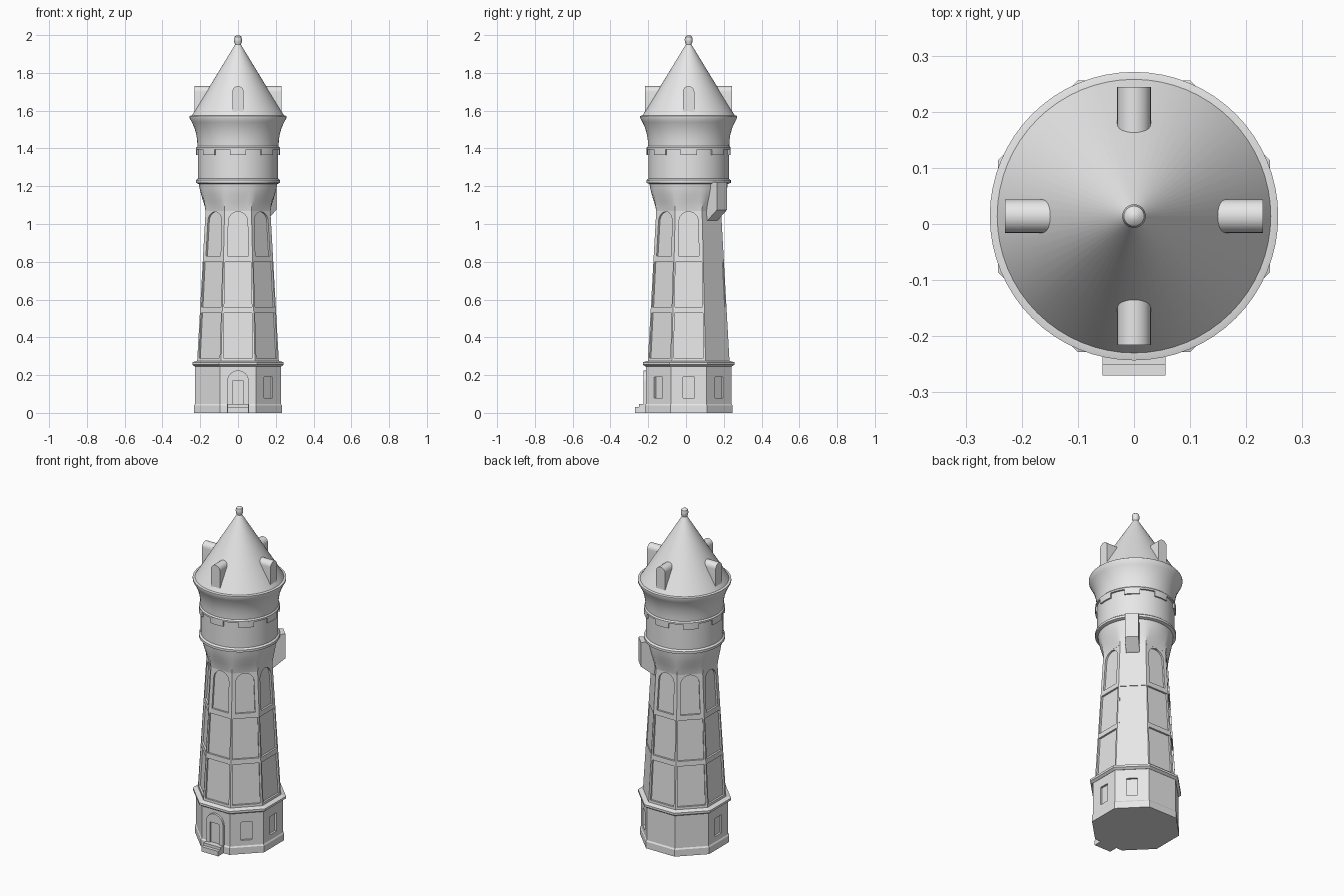
import bpy, bmesh, math
from math import pi, cos, sin, radians

if "Cube" in bpy.data.objects:
    bpy.data.objects.remove(bpy.data.objects["Cube"])

AXIS_Y = 0.014          # tower axis sits slightly behind the centre
OCT = cos(pi / 8)       # apothem to corner radius

stone = bpy.data.materials.new("grey_stone")
stone.diffuse_color = (0.8, 0.8, 0.8, 1)
stone.use_nodes = True
stone.node_tree.nodes["Principled BSDF"].inputs["Base Color"].default_value = stone.diffuse_color


def make(name, bm, smooth=False):
    bmesh.ops.remove_doubles(bm, verts=bm.verts, dist=1e-5)
    bmesh.ops.recalc_face_normals(bm, faces=bm.faces)
    me = bpy.data.meshes.new(name)
    bm.to_mesh(me)
    bm.free()
    me.materials.append(stone)
    ob = bpy.data.objects.new(name, me)
    bpy.context.collection.objects.link(ob)
    if smooth:
        bpy.ops.object.select_all(action='DESELECT')
        ob.select_set(True)
        bpy.context.view_layer.objects.active = ob
        bpy.ops.object.shade_smooth_by_angle(angle=radians(35))
    return ob


def loft(name, rings, n, smooth=False, phase=0.0):
    """Stack of closed rings; each ring is (radius function of angle, z)."""
    bm = bmesh.new()
    loops = []
    for rad, z in rings:
        angs = [phase + 2 * pi * i / n for i in range(n)]
        loops.append([bm.verts.new((rad(a) * cos(a), AXIS_Y + rad(a) * sin(a), z)) for a in angs])
    for lo, hi in zip(loops, loops[1:]):
        for i in range(n):
            j = (i + 1) % n
            bm.faces.new((lo[i], lo[j], hi[j], hi[i]))
    bm.faces.new(loops[0][::-1])
    bm.faces.new(loops[-1])
    return make(name, bm, smooth)


def lathe(name, profile, n=64):
    return loft(name, [(lambda a, r=r: r, z) for r, z in profile], n, True)


def octagon(name, profile):
    return loft(name, [(lambda a, r=r: r / OCT, z) for r, z in profile], 8, False, pi / 8)


def prism(bm, angle, outline, inner, outer):
    """Extrude a (sideways, z) outline radially; inner/outer give distance at z."""
    c, s = cos(angle), sin(angle)
    rows = []
    for dist in (inner, outer):
        rows.append([bm.verts.new((dist(z) * c - t * s, AXIS_Y + dist(z) * s + t * c, z))
                     for t, z in outline])
    a, b = rows
    n = len(outline)
    faces = [bm.faces.new(a[::-1]), bm.faces.new(b)]
    for i in range(n):
        j = (i + 1) % n
        faces.append(bm.faces.new((a[i], a[j], b[j], b[i])))


def rect(w0, w1, z0, z1):
    return [(-w0, z0), (w0, z0), (w1, z1), (-w1, z1)]


def arch(w0, w1, z0, top, n=12):
    spring = top - w1
    return [(-w0, z0), (w0, z0)] + [(w1 * cos(pi * i / n), spring + w1 * sin(pi * i / n))
                                    for i in range(n + 1)]


def carve(ob, bm):
    cutter = make("cutter", bm)
    mod = ob.modifiers.new("carve", 'BOOLEAN')
    mod.operation, mod.solver, mod.object = 'DIFFERENCE', 'EXACT', cutter
    bpy.ops.object.select_all(action='DESELECT')
    bpy.context.view_layer.objects.active = ob
    ob.select_set(True)
    bpy.ops.object.modifier_apply(modifier=mod.name)
    bpy.data.objects.remove(cutter)


const = lambda v: (lambda z: v)
FRONT, RIGHT, BACK_RIGHT, LEFT, FRONT_RIGHT = -pi / 2, 0, pi / 4, pi, -pi / 4

# Octagonal base with plinth, and its recessed windows
base = octagon("base", [(.232, 0), (.232, .04), (.227, .048), (.227, .255)])
bm = bmesh.new()
for ang in (RIGHT, FRONT_RIGHT, BACK_RIGHT, LEFT):
    prism(bm, ang, rect(.031, .031, .08, .19), const(.215), const(.26))
carve(base, bm)

# Moulding above the base
octagon("base_cornice", [(.228, .245), (.242, .255), (.242, .268), (.217, .276)])

# Tapering shaft with recessed panels
shaft_a = lambda z: .217 - .046 * (z - .26) / .82
shaft = octagon("shaft", [(shaft_a(.25), .25), (shaft_a(1.08), 1.08)])
bm = bmesh.new()
for k in range(8):
    ang = k * pi / 4
    rows = [rect(.073, .070, .56, .80)]
    if k != 1:
        rows += [rect(.078, .075, .29, .53), arch(.055, .051, .83, 1.065)]
    depth = .004 if k == 1 else .011
    for outline in rows:
        prism(bm, ang, outline, lambda z: shaft_a(z) - depth, lambda z: shaft_a(z) + .05)
carve(shaft, bm)


# Flaring capital, octagonal below and round above
def blend(a, apothem, radius, t):
    local = (a + pi / 8) % (pi / 4) - pi / 8
    return (1 - t) * apothem / cos(local) + t * radius


flare = [(.172, .172, 0, 1.07), (.175, .180, .1, 1.09), (.181, .190, .35, 1.12),
         (.188, .199, .65, 1.155), (.195, .205, .9, 1.19), (.2, .208, 1, 1.22)]
loft("capital", [(lambda a, p=p, r=r, t=t: blend(a, p, r, t), z) for p, r, t, z in flare], 64, True)

# Round drum with ring, and the flared head under the roof
lathe("drum_ring", [(.208, 1.212), (.223, 1.218), (.223, 1.232), (.213, 1.24)])
lathe("drum", [(.213, 1.22), (.213, 1.42)])
lathe("flared_head", [(.213, 1.394), (.222, 1.395), (.222, 1.405), (.215, 1.412), (.216, 1.44),
                      (.221, 1.475), (.231, 1.51), (.245, 1.54), (.257, 1.562), (.257, 1.572),
                      (.245, 1.575)])

# Toothed band hanging below the head
bm = bmesh.new()
for k in range(8):
    n = 6
    ring = []
    for i in range(n + 1):
        a = k * pi / 4 + radians(-11.25 + 22.5 * i / n)
        ring.append([bm.verts.new((r * cos(a), AXIS_Y + r * sin(a), z))
                     for r, z in ((.208, 1.365), (.222, 1.365), (.222, 1.4), (.208, 1.4))])
    for p, q in zip(ring, ring[1:]):
        for i in range(4):
            j = (i + 1) % 4
            bm.faces.new((p[i], p[j], q[j], q[i]))
    bm.faces.new(ring[0])
    bm.faces.new(ring[-1][::-1])
make("toothed_band", bm, True)

# Conical roof and finial
lathe("roof", [(.245, 1.573), (.012, 1.955)])
lathe("finial", [(.014, 1.93), (.014, 1.95), (.020, 1.962), (.021, 1.978), (.018, 1.991),
                 (.010, 1.998), (.002, 2.0)], 24)

# Four arched dormers
bm = bmesh.new()
for k in range(4):
    prism(bm, k * pi / 2, arch(.03, .03, 1.585, 1.73), const(.11), const(.23))
make("dormers", bm, True)

# Chute box with sloping underside
bm = bmesh.new()
sides = []
for t in (-.0375, .0375):
    sides.append([bm.verts.new(((r - t) * cos(pi / 4), AXIS_Y + (r + t) * sin(pi / 4), z))
                  for r, z in ((.16, 1.01), (.18, 1.02), (.25, 1.075), (.25, 1.222), (.16, 1.222))])
bm.faces.new(sides[0])
bm.faces.new(sides[1][::-1])
for i in range(5):
    j = (i + 1) % 5
    bm.faces.new((sides[0][i], sides[0][j], sides[1][j], sides[1][i]))
make("chute_box", bm)

# Arched doorway with recessed door, and two steps
bm = bmesh.new()
prism(bm, FRONT, arch(.057, .057, 0, .225), const(.2), const(.24))
portal = make("doorway", bm)
bm = bmesh.new()
prism(bm, FRONT, rect(.03, .03, .045, .17), const(.23), const(.3))
carve(portal, bm)
bm = bmesh.new()
prism(bm, FRONT, rect(.056, .056, 0, .03), const(.2), const(.284))
make("lower_step", bm)
bm = bmesh.new()
prism(bm, FRONT, rect(.056, .056, 0, .046), const(.2), const(.264))
make("upper_step", bm)
